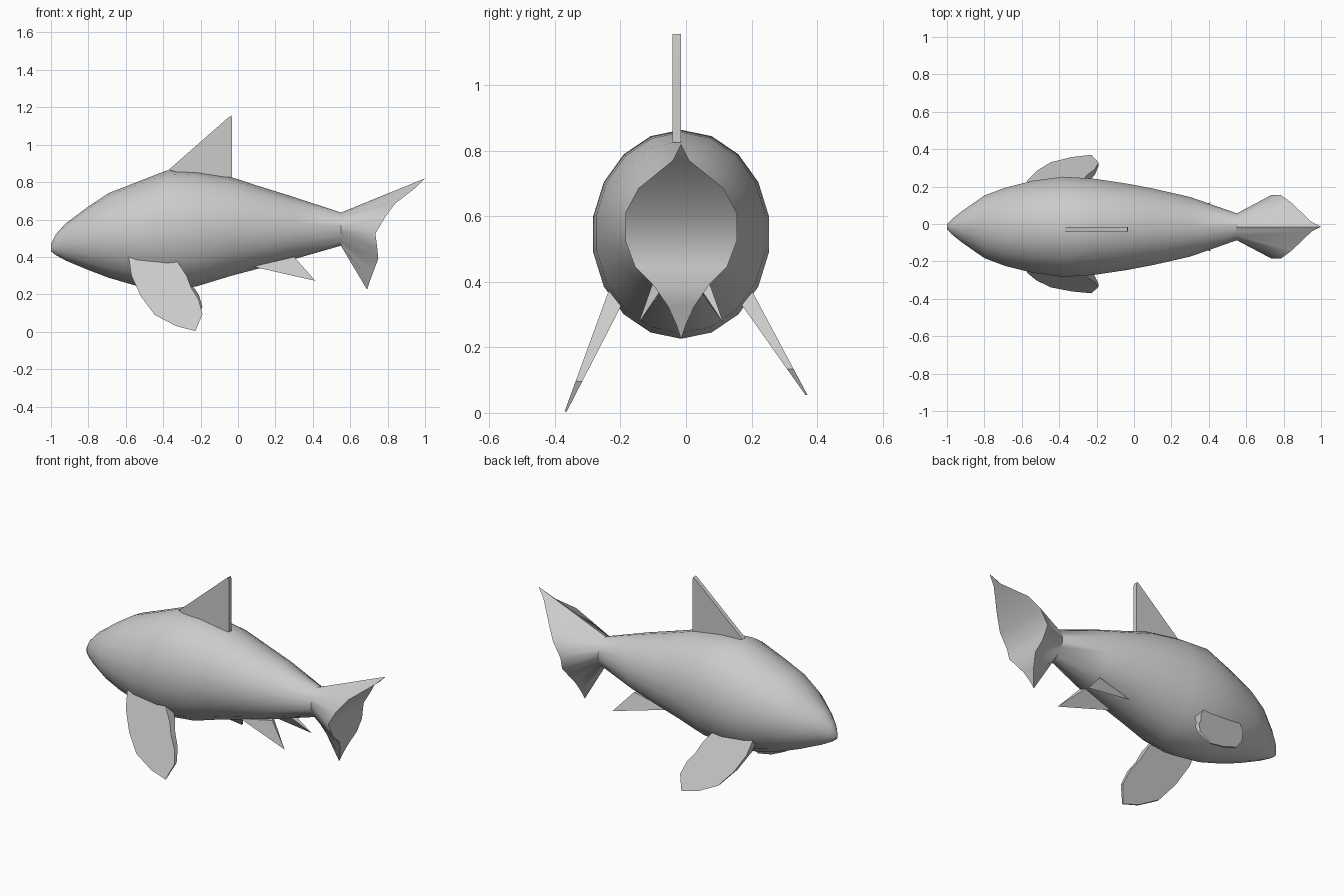
import bpy, bmesh, math

if "Cube" in bpy.data.objects:
    bpy.data.objects.remove(bpy.data.objects["Cube"])

SIDES = 18
CY = -0.015  # the fish's mid-plane in y


def finish(bm, name, angle):
    bmesh.ops.recalc_face_normals(bm, faces=bm.faces[:])
    mesh = bpy.data.meshes.new(name)
    bm.to_mesh(mesh)
    bm.free()
    obj = bpy.data.objects.new(name, mesh)
    bpy.context.collection.objects.link(obj)
    bpy.ops.object.select_all(action='DESELECT')
    obj.select_set(True)
    bpy.context.view_layer.objects.active = obj
    bpy.ops.object.shade_smooth_by_angle(angle=math.radians(angle))
    return obj


def bridge(bm, a, b):
    n = len(a)
    for i in range(n):
        j = (i + 1) % n
        bm.faces.new((a[i], a[j], b[j], b[i]))


def slab(name, left, right):
    """Closed plate between two matching outlines."""
    bm = bmesh.new()
    a = [bm.verts.new(p) for p in left]
    b = [bm.verts.new(p) for p in right]
    bm.faces.new(a)
    bm.faces.new(b[::-1])
    bridge(bm, a, b)
    return finish(bm, name, 25)


# Body: elliptical sections (x, half width, bottom z, top z)
sections = [
    (-1.0, 0.012, 0.43, 0.47), (-0.975, 0.04, 0.41, 0.52),
    (-0.92, 0.085, 0.38, 0.58), (-0.80, 0.17, 0.33, 0.67),
    (-0.69, 0.212, 0.288, 0.742), (-0.54, 0.25, 0.245, 0.80),
    (-0.38, 0.272, 0.226, 0.863), (-0.22, 0.262, 0.243, 0.856),
    (-0.04, 0.235, 0.298, 0.828), (0.10, 0.208, 0.335, 0.782),
    (0.30, 0.162, 0.388, 0.72), (0.55, 0.073, 0.46, 0.637),
]
bm = bmesh.new()
rings = []
for x, w, lo, hi in sections:
    ring = []
    for i in range(SIDES):
        t = 2 * math.pi * i / SIDES
        ring.append(bm.verts.new((x, CY + w * math.sin(t),
                                  (lo + hi) / 2 + (hi - lo) / 2 * math.cos(t))))
    rings.append(ring)

# Tail: the last ring flares out to a curved rim (x, half width, z)
rim = [(1.0, 0, 0.82), (0.95, 0.025, 0.77), (0.84, 0.13, 0.685),
       (0.785, 0.17, 0.61), (0.735, 0.17, 0.525), (0.745, 0.14, 0.445),
       (0.75, 0.085, 0.39), (0.725, 0.04, 0.325), (0.705, 0.015, 0.27),
       (0.69, 0, 0.225)]
full = [(x, w, z) for x, w, z in rim] + [(x, -w, z) for x, w, z in rim[-2:0:-1]]
tail = [bm.verts.new((x, CY + w, z)) for x, w, z in full]
rings.append(tail)
for a, b in zip(rings, rings[1:]):
    bridge(bm, a, b)
bm.faces.new(rings[0])
# Hollow back of the tail, strips from side to side
half = SIDES // 2
bm.faces.new((tail[0], tail[1], tail[-1]))
for i in range(1, half - 1):
    bm.faces.new((tail[i], tail[i + 1], tail[SIDES - i - 1], tail[SIDES - i]))
bm.faces.new((tail[half - 1], tail[half], tail[half + 1]))
finish(bm, "body_and_tail", 42)

# Dorsal fin: thin upright plate
dorsal = [(-0.37, 0.866), (-0.05, 1.147), (-0.036, 1.155), (-0.032, 1.14),
          (-0.032, 0.825), (-0.30, 0.845)]
slab("dorsal_fin", [(x, -0.041, z) for x, z in dorsal],
     [(x, -0.016, z) for x, z in dorsal])

# Pectoral fins: same outline, the far one splayed wider
pectoral = [(-0.585, 0.40), (-0.57, 0.30), (-0.52, 0.19), (-0.445, 0.09),
            (-0.33, 0.03), (-0.228, 0.004), (-0.19, 0.095), (-0.21, 0.17),
            (-0.25, 0.235), (-0.275, 0.30), (-0.34, 0.40)]


def pectoral_fin(name, side, tip_z, squash, slope):
    faces = []
    for s in (-1, 1):
        pts = []
        for x, z in pectoral:
            rise = (z - 0.004) * squash
            thick = 0.003 + 0.075 * z
            pts.append((x, side * (0.367 - slope * rise) + s * thick, tip_z + rise))
        faces.append(pts)
    slab(name, *faces)


pectoral_fin("pectoral_fin_near", -1, 0.004, 1.0, 0.44)
pectoral_fin("pectoral_fin_far", 1, 0.055, 0.87, 0.62)

# Pelvic fins: small wedges tapering to a point
for side, name in ((-1, "pelvic_fin_near"), (1, "pelvic_fin_far")):
    bm = bmesh.new()
    pts = [(0.08, 0.075, 0.348), (0.28, 0.045, 0.40), (0.30, 0.085, 0.40),
           (0.414, 0.130, 0.272)]
    a, b, c, tip = [bm.verts.new((x, CY + side * y, z)) for x, y, z in pts]
    for f in ((a, b, c), (a, b, tip), (b, c, tip), (c, a, tip)):
        bm.faces.new(f)
    finish(bm, name, 25)
